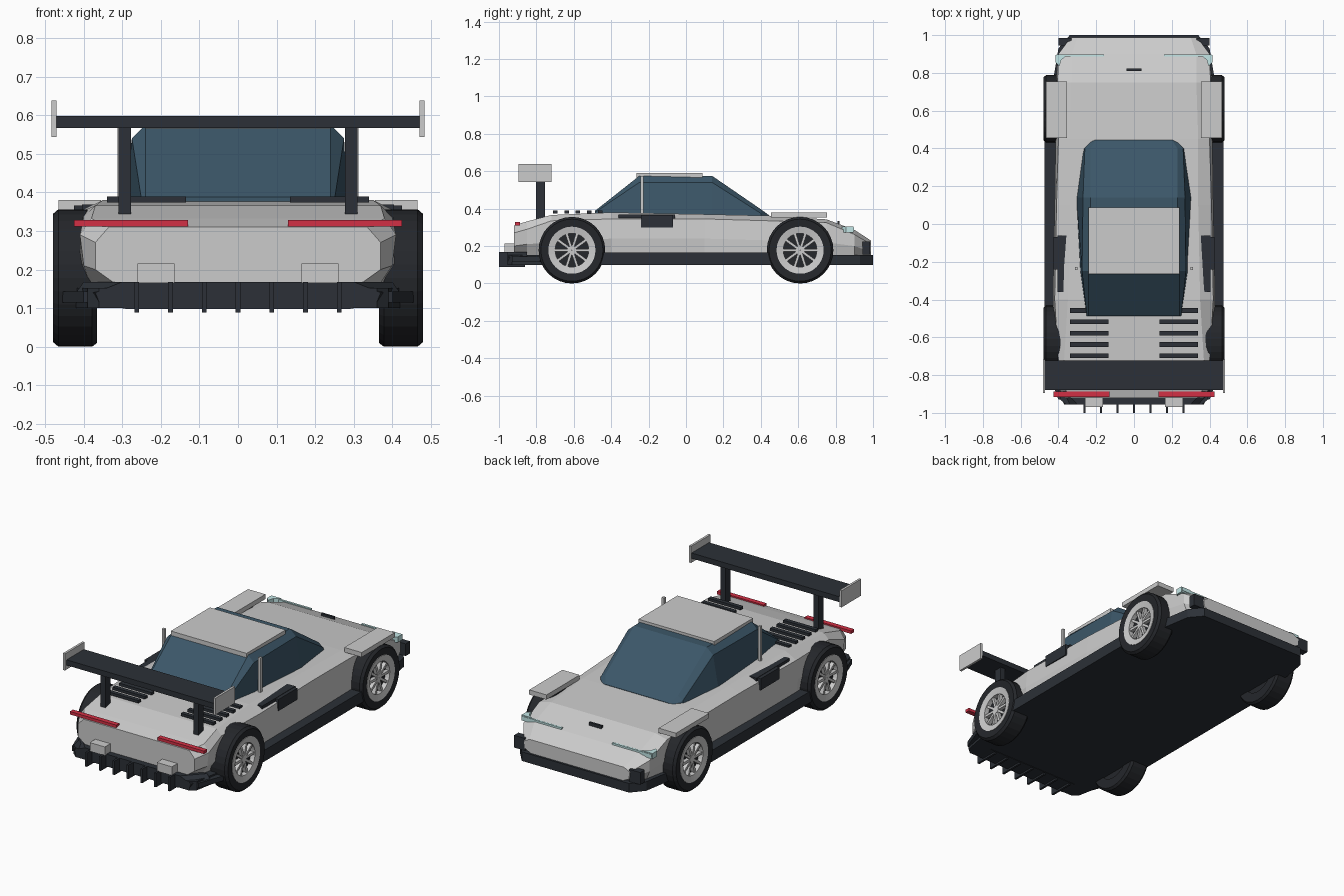
import bpy, bmesh, math
from mathutils import Matrix, Vector


def material(name, rgb):
    m = bpy.data.materials.new(name)
    m.diffuse_color = (*rgb, 1)
    return m


DARK = material("dark_trim", (0.025, 0.03, 0.038))
RUBBER = material("rubber", (0.018, 0.02, 0.024))
GLASS = material("tinted_glass", (0.045, 0.095, 0.14))
RED = material("red_lamp", (0.65, 0.03, 0.06))
LAMP = material("clear_lamp", (0.55, 0.8, 0.8))


def finish(name, bm, mat=None):
    bmesh.ops.recalc_face_normals(bm, faces=bm.faces)
    me = bpy.data.meshes.new(name)
    bm.to_mesh(me)
    bm.free()
    ob = bpy.data.objects.new(name, me)
    bpy.context.collection.objects.link(ob)
    if mat:
        me.materials.append(mat)
    return ob


def add_box(bm, x, y, z):
    size = [b - a for a, b in (x, y, z)]
    mid = [(a + b) / 2 for a, b in (x, y, z)]
    bmesh.ops.create_cube(bm, size=1, matrix=Matrix.Translation(mid) @ Matrix.Diagonal((*size, 1)))


def box(name, x, y, z, mat=None, pair=False):
    bm = bmesh.new()
    add_box(bm, x, y, z)
    if pair:
        add_box(bm, (-x[1], -x[0]), y, z)
    return finish(name, bm, mat)


def skin(bm, rings, caps=True, closed=False):
    vs = [[bm.verts.new(p) for p in r] for r in rings]
    n = len(rings[0])
    for a, b in zip(vs, vs[1:] + ([vs[0]] if closed else [])):
        for i in range(n):
            bm.faces.new((a[i], a[(i + 1) % n], b[(i + 1) % n], b[i]))
    if caps and not closed:
        bm.faces.new(vs[0])
        bm.faces.new(vs[-1])


def loft(name, stations, mat=None):
    # each station: y, then half-section points from bottom to top
    bm = bmesh.new()
    skin(bm, [[(x, y, z) for x, z in h] + [(-x, y, z) for x, z in reversed(h)] for y, h in stations])
    return finish(name, bm, mat)


def plate(name, outline, z, mat=None, pair=False):
    bm = bmesh.new()
    for s in ((1, -1) if pair else (1,)):
        skin(bm, [[(s * x, y, h) for x, y in outline] for h in z])
    return finish(name, bm, mat)


# Main body shell
loft("body", [
    (-0.92, [(0.30, 0.15), (0.37, 0.20), (0.37, 0.27), (0.335, 0.31)]),
    (-0.85, [(0.36, 0.15), (0.40, 0.21), (0.41, 0.29), (0.38, 0.332)]),
    (-0.72, [(0.38, 0.15), (0.41, 0.22), (0.40, 0.335), (0.37, 0.366)]),
    (-0.40, [(0.42, 0.15), (0.43, 0.24), (0.42, 0.345), (0.35, 0.38)]),
    (0.10, [(0.42, 0.15), (0.42, 0.24), (0.41, 0.345), (0.34, 0.37)]),
    (0.45, [(0.415, 0.15), (0.415, 0.23), (0.40, 0.335), (0.34, 0.362)]),
    (0.75, [(0.41, 0.15), (0.415, 0.22), (0.405, 0.325), (0.33, 0.343)]),
    (0.90, [(0.38, 0.15), (0.40, 0.20), (0.40, 0.262), (0.33, 0.287)]),
    (0.988, [(0.29, 0.15), (0.33, 0.17), (0.335, 0.21), (0.30, 0.23)]),
])

# Glass cabin and roof
loft("cabin_glass", [
    (-0.487, [(0.25, 0.35), (0.25, 0.38), (0.24, 0.388)]),
    (-0.25, [(0.285, 0.35), (0.275, 0.54), (0.24, 0.575)]),
    (0.14, [(0.305, 0.35), (0.27, 0.54), (0.23, 0.575)]),
    (0.40, [(0.27, 0.34), (0.26, 0.375), (0.23, 0.397)]),
    (0.445, [(0.22, 0.34), (0.22, 0.356), (0.20, 0.364)]),
], GLASS)
box("roof_panel", (-0.24, 0.24), (-0.265, 0.088), (0.565, 0.59))
box("side_pillar", (0.298, 0.313), (-0.243, -0.227), (0.36, 0.575), None, True)

# Floor, sills and front splitter
half = [(0.36, -0.955), (0.39, -0.93), (0.43, -0.72), (0.43, 0.75), (0.40, 0.93), (0.34, 1.0)]
plate("floor_tray", half + [(-x, y) for x, y in reversed(half)], (0.10, 0.152), DARK)
box("side_sill", (0.40, 0.475), (-0.46, 0.47), (0.10, 0.165), DARK, True)
box("nose_intake", (0.33, 0.40), (0.945, 0.985), (0.155, 0.225), DARK, True)

# Rear diffuser with fins and side winglets
loft("diffuser", [
    (-0.955, [(0.29, 0.098), (0.36, 0.115), (0.37, 0.14), (0.30, 0.168)]),
    (-0.85, [(0.29, 0.098), (0.40, 0.115), (0.42, 0.14), (0.40, 0.168)]),
], DARK)
plate("rear_winglet", [(0.36, -0.93), (0.40, -0.93), (0.455, -0.78), (0.40, -0.74)], (0.115, 0.143), DARK, True)
bm = bmesh.new()
for i in range(-3, 4):
    add_box(bm, (i * 0.0875 - 0.006, i * 0.0875 + 0.006), (-1.0, -0.86), (0.088, 0.168))
finish("diffuser_fins", bm, DARK)
box("exhaust_box", (0.165, 0.26), (-0.97, -0.90), (0.165, 0.215), None, True)

# Front fender caps, side intakes, hood slot
box("fender_cap", (0.355, 0.465), (0.455, 0.755), (0.353, 0.38), None, True)
plate("side_intake_top", [(0.315, -0.06), (0.405, -0.06), (0.405, -0.36), (0.375, -0.36), (0.32, -0.20)],
      (0.335, 0.368), DARK, True)
box("side_intake", (0.35, 0.425), (-0.24, -0.07), (0.30, 0.366), DARK, True)
box("hood_slot", (-0.04, 0.04), (0.81, 0.822), (0.315, 0.334), DARK)

# Engine cover louvers
bm = bmesh.new()
for i in range(5):
    y = -0.458 - i * 0.06
    for x in ((0.135, 0.34), (-0.34, -0.135)):
        add_box(bm, x, (y - 0.012, y + 0.012), (0.374, 0.389))
finish("louvers", bm, DARK)

# Lamps
box("tail_lamp", (0.13, 0.425), (-0.915, -0.887), (0.311, 0.328), RED, True)
box("head_lamp", (0.16, 0.41), (0.886, 0.898), (0.28, 0.298), LAMP, True)
plate("head_lamp_corner", [(0.35, 0.895), (0.415, 0.895), (0.415, 0.855), (0.395, 0.835), (0.385, 0.87)],
      (0.272, 0.304), LAMP, True)

# Rear wing
box("wing_blade", (-0.47, 0.47), (-0.88, -0.722), (0.567, 0.598), DARK)
box("wing_end_plate", (0.47, 0.483), (-0.895, -0.718), (0.543, 0.638), None, True)
box("wing_post", (0.278, 0.31), (-0.802, -0.755), (0.34, 0.57), DARK, True)


# Wheels
def lathe(bm, profile, centre, side, n=32):
    rings = []
    for k in range(n):
        a = 2 * math.pi * k / n
        rings.append([(side * x, centre + r * math.cos(a), 0.178 + r * math.sin(a)) for r, x in profile])
    skin(bm, rings, closed=True)


for end, cy in (("rear", -0.61), ("front", 0.61)):
    for side, label in ((1, "right"), (-1, "left")):
        tag = end + "_" + label
        bm = bmesh.new()
        lathe(bm, [(0.115, 0.365), (0.168, 0.365), (0.178, 0.378), (0.178, 0.466), (0.166, 0.48),
                   (0.124, 0.476), (0.115, 0.46)], cy, side)
        lathe(bm, [(0.001, 0.37), (0.118, 0.37), (0.118, 0.445), (0.001, 0.445)], cy, side)
        finish(tag + "_tyre", bm, RUBBER)
        bm = bmesh.new()
        lathe(bm, [(0.126, 0.45), (0.126, 0.479), (0.09, 0.472), (0.09, 0.442)], cy, side)
        lathe(bm, [(0.001, 0.44), (0.022, 0.44), (0.022, 0.468), (0.001, 0.468)], cy, side, 12)
        for k in range(10):
            m = (Matrix.Translation((side * 0.455, cy, 0.178)) @ Matrix.Rotation(k * math.pi / 5, 4, 'X')
                 @ Matrix.Translation((0, 0.057, 0)) @ Matrix.Diagonal((0.022, 0.08, 0.014, 1)))
            bmesh.ops.create_cube(bm, size=1, matrix=m)
        finish(tag + "_rim", bm)
